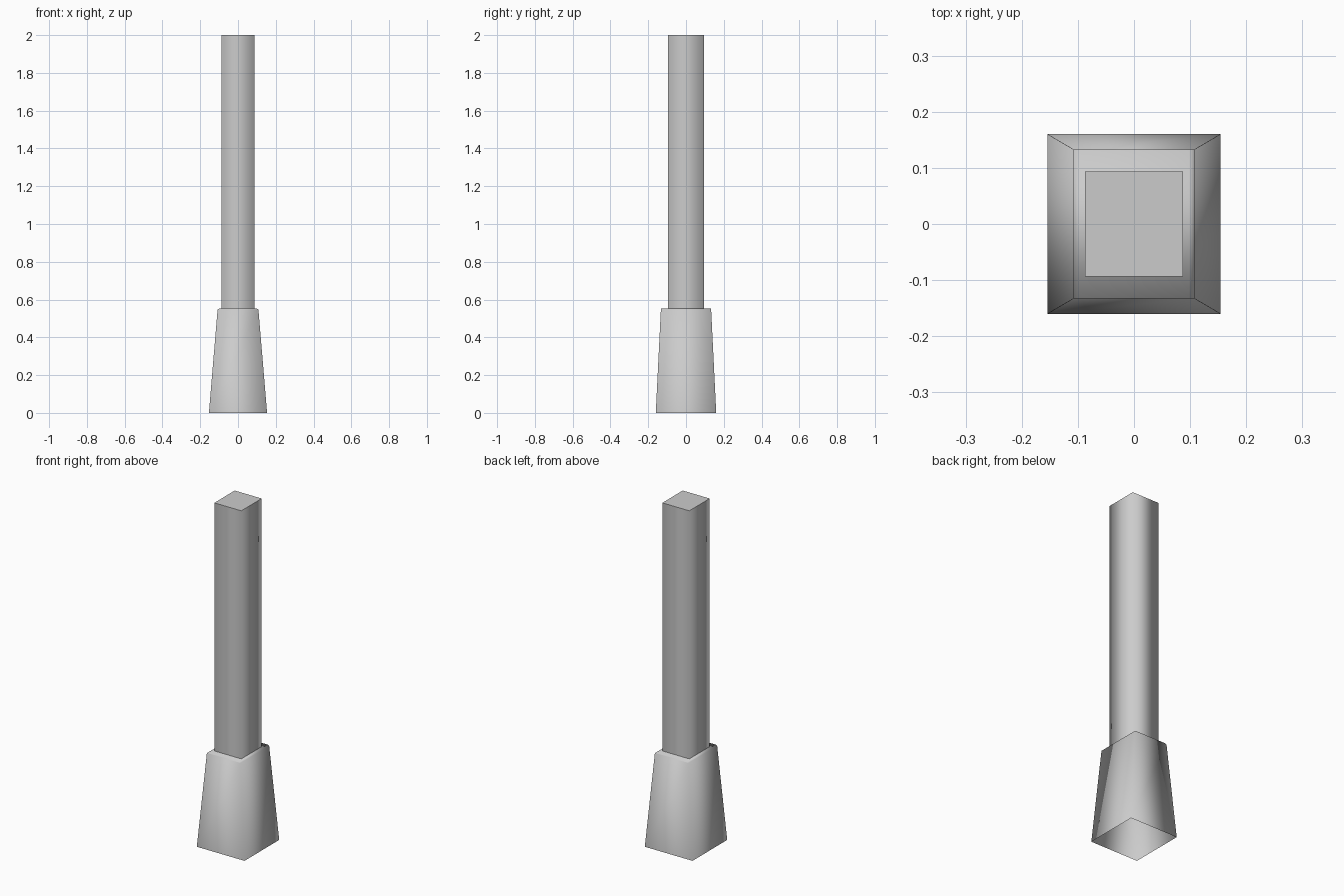
import bpy, bmesh

cube = bpy.data.objects.get("Cube")
if cube:
    bpy.data.objects.remove(cube, do_unlink=True)

grey = bpy.data.materials.new("mid_grey")
grey.use_nodes = True
colour = (0.6, 0.6, 0.6, 1)
grey.diffuse_color = colour
grey.node_tree.nodes["Principled BSDF"].inputs["Base Color"].default_value = colour


def loft(name, rings, sharp_cap):
    """Stack rectangles (half x, half y, z), capped on top and open below."""
    bm = bmesh.new()
    corners = [(-1, -1), (1, -1), (1, 1), (-1, 1)]
    loops = [[bm.verts.new((sx * hx, sy * hy, z)) for sx, sy in corners]
             for hx, hy, z in rings]
    for low, high in zip(loops, loops[1:]):
        for i in range(4):
            j = (i + 1) % 4
            bm.faces.new((low[i], low[j], high[j], high[i]))
    cap = bm.faces.new(loops[-1])
    for face in bm.faces:
        face.smooth = True
    if sharp_cap:
        cap.smooth = False
        for edge in cap.edges:
            edge.smooth = False
    mesh = bpy.data.meshes.new(name)
    bm.to_mesh(mesh)
    bm.free()
    mesh.materials.append(grey)
    obj = bpy.data.objects.new(name, mesh)
    bpy.context.collection.objects.link(obj)
    return obj


# Flared socket, hollow underneath, with a slight shoulder along its top
loft("base_socket", [(0.154, 0.16, 0), (0.108, 0.133, 0.548), (0.098, 0.133, 0.552)], False)

# Straight rectangular post with softened corners and a flat end
loft("post", [(0.087, 0.094, 0.55), (0.087, 0.094, 2)], True)
